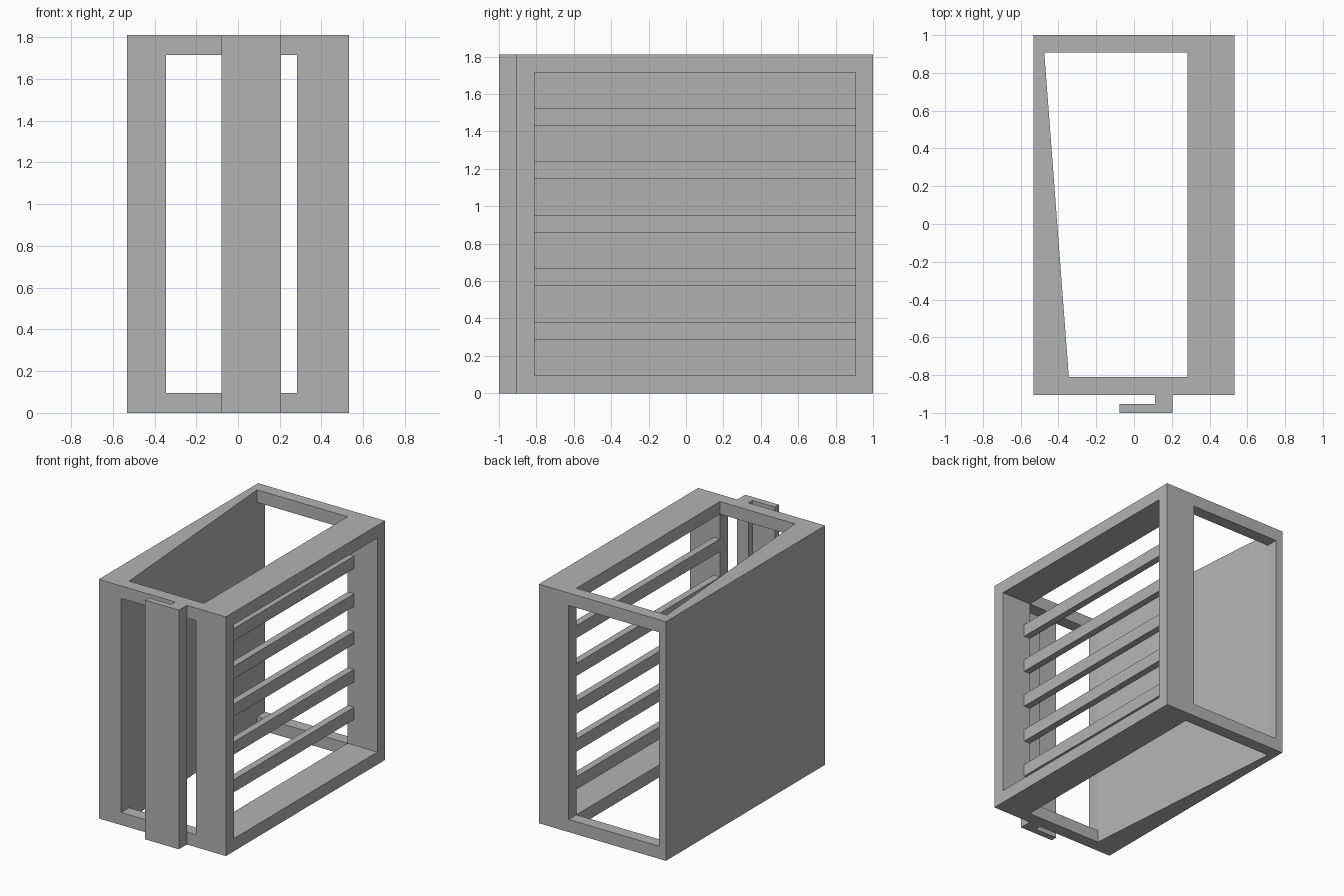
import bpy, bmesh

if "Cube" in bpy.data.objects:
    bpy.data.objects.remove(bpy.data.objects["Cube"])

W, H = 0.532, 1.81            # half width, height
FRONT, BACK = -0.905, 1.0     # frame depth limits
IN_F, IN_B = -0.81, 0.907     # inner faces of front and back posts
IN_R = 0.283                  # inner face of the right side
Z0, Z1 = 0.095, 1.715         # opening heights

grey = bpy.data.materials.new("plain grey")
grey.diffuse_color = (0.45, 0.45, 0.45, 1)
grey.use_nodes = True
grey.node_tree.nodes["Principled BSDF"].inputs["Base Color"].default_value = grey.diffuse_color


def prism(name, outline, z0, z1):
    """Extrude a counter-clockwise plan outline from z0 to z1."""
    bm = bmesh.new()
    base = bm.faces.new([bm.verts.new((x, y, z0)) for x, y in outline])
    top = bmesh.ops.extrude_face_region(bm, geom=[base])["geom"]
    verts = [v for v in top if isinstance(v, bmesh.types.BMVert)]
    bmesh.ops.translate(bm, verts=verts, vec=(0, 0, z1 - z0))
    bmesh.ops.recalc_face_normals(bm, faces=bm.faces)
    mesh = bpy.data.meshes.new(name)
    bm.to_mesh(mesh)
    bm.free()
    mesh.materials.append(grey)
    obj = bpy.data.objects.new(name, mesh)
    bpy.context.collection.objects.link(obj)
    return obj


def rect(x0, x1, y0, y1):
    return [(x0, y0), (x1, y0), (x1, y1), (x0, y1)]


# Outer block, hollowed by three cutters
frame = prism("frame", rect(-W, W, FRONT, BACK), 0, H)

cutters = [
    # vertical well with a slanted left wall, open at top and bottom
    prism("well_cutter", [(-0.345, IN_F), (IN_R, IN_F), (IN_R, IN_B),
                          (-0.475, IN_B)], -0.2, H + 0.2),
    # front and back windows
    prism("window_cutter", [(-0.345, -1.2), (IN_R, -1.2), (IN_R, 1.2),
                            (-0.475, 1.2), (-0.475, IN_B), (-0.345, IN_F)],
          Z0, Z1),
    # right side opening
    prism("side_cutter", rect(0.1, 0.8, IN_F, IN_B), Z0, Z1),
]
for cutter in cutters:
    mod = frame.modifiers.new(cutter.name, "BOOLEAN")
    mod.operation = "DIFFERENCE"
    mod.solver = "EXACT"
    mod.object = cutter
    cutter.hide_render = True
    cutter.hide_viewport = True

# Horizontal bars along the inner edge of the right opening
for i in range(5):
    z = 0.287 + i * 0.286
    prism(f"side_bar_{i + 1}", rect(IN_R, IN_R + 0.053, IN_F, IN_B), z, z + 0.095)

# Hooked strip on the front
prism("front_hook", [(-0.078, -1.0), (0.205, -1.0), (0.205, FRONT),
                     (0.11, FRONT), (0.11, -0.953), (-0.078, -0.953)], 0, H)
